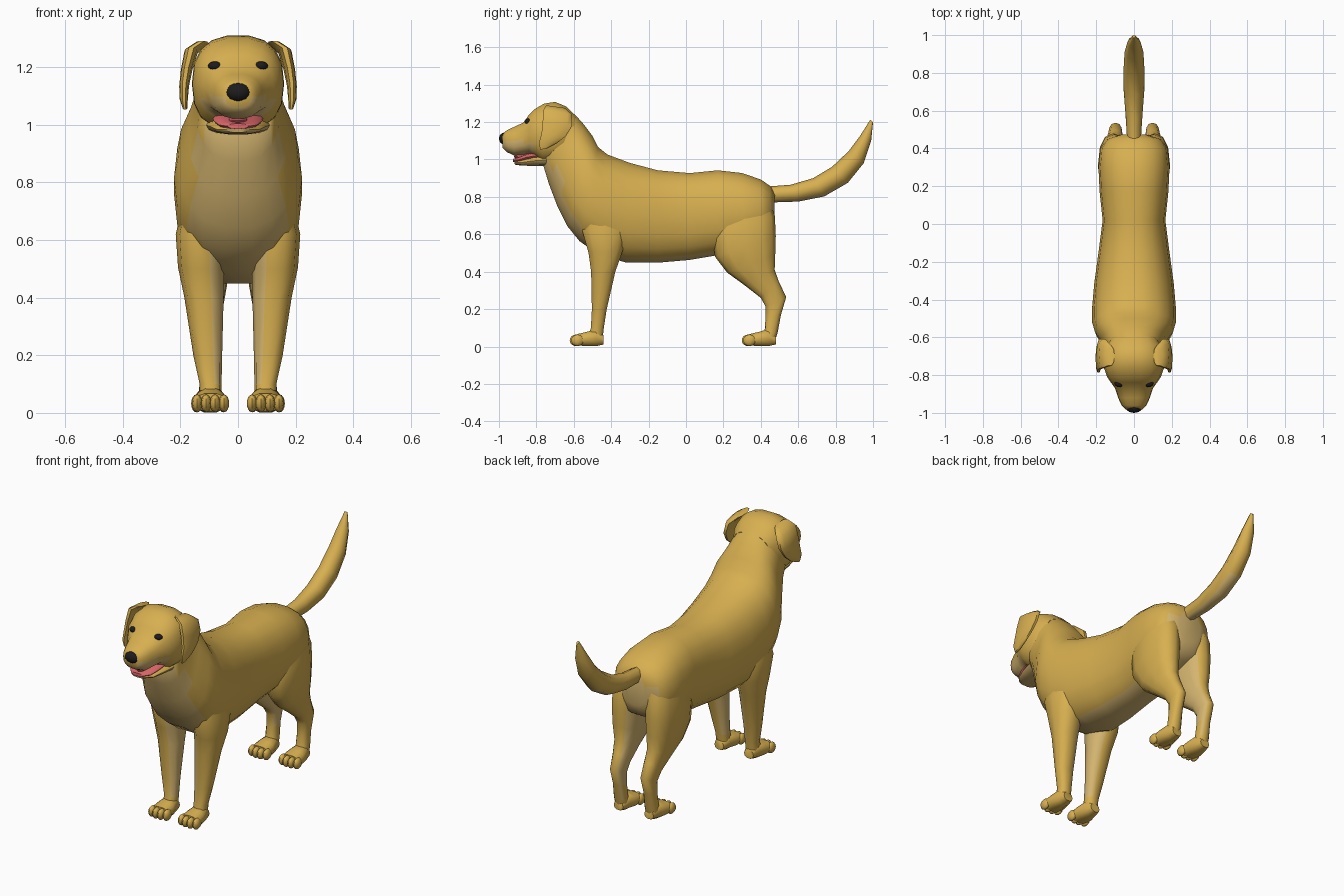
import bpy
import bmesh
from math import sin, cos, pi, radians, copysign
from mathutils import Vector, Matrix

cube = bpy.data.objects.get("Cube")
if cube:
    bpy.data.objects.remove(cube, do_unlink=True)


def make_material(name, colour):
    mat = bpy.data.materials.new(name)
    mat.use_nodes = True
    rgba = (*colour, 1)
    mat.diffuse_color = rgba
    mat.node_tree.nodes["Principled BSDF"].inputs["Base Color"].default_value = rgba
    return mat


GOLD = make_material("golden fur", (.68, .43, .08))
CREAM = make_material("pale fur", (.66, .46, .16))
BLACK = make_material("nose and eye black", (.012, .012, .013))
PINK = make_material("mouth pink", (.7, .13, .14))


def finish(name, bm, materials, rule=None, mirror=False, angle=50):
    """Turn a bmesh into a shaded object; rule picks the faces of the second material."""
    bmesh.ops.recalc_face_normals(bm, faces=bm.faces)
    bm.normal_update()
    if rule:
        for face in bm.faces:
            face.material_index = int(rule(face.calc_center_median(), face.normal))
    mesh = bpy.data.meshes.new(name)
    bm.to_mesh(mesh)
    bm.free()
    for mat in materials:
        mesh.materials.append(mat)
    obj = bpy.data.objects.new(name, mesh)
    bpy.context.collection.objects.link(obj)
    bpy.ops.object.select_all(action='DESELECT')
    obj.select_set(True)
    bpy.context.view_layer.objects.active = obj
    bpy.ops.object.shade_smooth_by_angle(angle=radians(angle))
    if mirror:
        obj.modifiers.new("left and right", 'MIRROR')
    return obj


def loft(bm, rings, sides=14, power=.85):
    """Skin rounded rings, each given as x, half width, upper/front y z, lower/back y z."""
    def soft(value):
        return copysign(abs(value) ** power, value)
    loops = []
    for x, width, y0, z0, y1, z1 in rings:
        centre = Vector((x, (y0 + y1) / 2, (z0 + z1) / 2))
        axis = Vector((0, y0 - y1, z0 - z1)) / 2
        across = Vector((width, 0, 0))
        angles = [2 * pi * i / sides for i in range(sides)]
        loops.append([bm.verts.new(centre + across * soft(cos(a)) + axis * soft(sin(a)))
                      for a in angles])
    for low, high in zip(loops, loops[1:]):
        for i in range(sides):
            j = (i + 1) % sides
            bm.faces.new((low[i], low[j], high[j], high[i]))
    bm.faces.new(loops[0])
    bm.faces.new(loops[-1])


def ball(bm, centre, radii, segments=12):
    matrix = Matrix.Translation(centre) @ Matrix.Diagonal((*radii, 1))
    bmesh.ops.create_uvsphere(bm, u_segments=segments, v_segments=8, radius=1, matrix=matrix)


def part(name, rings, materials=(GOLD,), rule=None, mirror=False, **shape):
    bm = bmesh.new()
    loft(bm, rings, **shape)
    return finish(name, bm, materials, rule, mirror)


def central(rings):
    return [(0, *ring) for ring in rings]


# Torso and neck, from rump to throat
def torso_pale(c, n):
    chest = n.y < -.3 and c.z < .98 and abs(c.x) < .15
    belly = n.z < -.75 and abs(c.x) < .1
    rump = n.y > .6 and c.z < .76
    return chest or belly or rump


part("torso", central([
    (.07, .475, .82, .47, .64),
    (.145, .45, .86, .45, .58),
    (.178, .4, .895, .4, .55),
    (.188, .3, .93, .3, .51),
    (.182, .17, .945, .17, .485),
    (.166, .02, .93, .02, .46),
    (.188, -.15, .945, -.15, .445),
    (.21, -.3, .985, -.32, .445),
    (.222, -.42, 1.03, -.47, .49),
    (.222, -.47, 1.07, -.57, .56),
    (.208, -.5, 1.13, -.635, .64),
    (.172, -.545, 1.19, -.69, .75),
    (.148, -.59, 1.24, -.735, .87),
    (.142, -.65, 1.28, -.765, .97),
]), (GOLD, CREAM), torso_pale, sides=18)


# Head and upper muzzle
def muzzle_pale(c, n):
    return c.y < -.8 and c.z < 1.09


part("head", central([
    (.12, -.59, 1.235, -.62, 1.02),
    (.15, -.64, 1.285, -.66, .99),
    (.16, -.7, 1.31, -.72, .975),
    (.158, -.76, 1.3, -.77, .98),
    (.142, -.81, 1.27, -.81, 1.015),
    (.122, -.84, 1.24, -.84, 1.03),
    (.1, -.87, 1.198, -.87, 1.025),
    (.084, -.92, 1.175, -.92, 1.02),
    (.066, -.96, 1.155, -.96, 1.04),
    (.045, -.982, 1.135, -.98, 1.06),
]), (GOLD, CREAM), muzzle_pale, sides=18, power=.8)

# Open mouth: jaw, gums and tongue
part("lower_jaw", central([
    (.11, -.74, 1.03, -.75, .965),
    (.095, -.82, 1.02, -.82, .965),
    (.075, -.88, 1.0, -.88, .967),
    (.04, -.92, .995, -.915, .972),
]), (GOLD, CREAM), lambda c, n: n.z < .3)
part("gums", central([
    (.088, -.79, 1.045, -.79, 1.0),
    (.084, -.85, 1.03, -.85, .995),
    (.066, -.895, 1.012, -.895, .985),
    (.035, -.926, 1.003, -.926, .985),
]), (PINK,))
bm = bmesh.new()
ball(bm, (0, -.86, 1.015), (.035, .06, .016))
finish("tongue", bm, (PINK,))

# Nose and eyes
bm = bmesh.new()
ball(bm, (0, -.971, 1.112), (.044, .029, .032))
finish("nose", bm, (BLACK,))
bm = bmesh.new()
ball(bm, (.079, -.842, 1.203), (.025, .022, .016))
finish("eyes", bm, (BLACK,), mirror=True)

# Hanging ears
part("ears", [
    (.125, .022, -.75, 1.29, -.645, 1.275),
    (.162, .024, -.765, 1.267, -.605, 1.24),
    (.178, .02, -.77, 1.2, -.605, 1.18),
    (.187, .017, -.775, 1.14, -.64, 1.125),
    (.188, .014, -.788, 1.09, -.69, 1.085),
    (.184, .008, -.78, 1.052, -.74, 1.06),
], mirror=True, sides=10)

# Upswept tail
part("tail", central([
    (.036, .43, .855, .45, .77),
    (.045, .56, .865, .6, .775),
    (.055, .68, .9, .74, .803),
    (.055, .78, .96, .865, .875),
    (.05, .87, 1.045, .95, .98),
    (.036, .93, 1.125, .99, 1.1),
    (.008, .985, 1.212, 1, 1.2),
]), (GOLD, CREAM), lambda c, n: n.z < -.6 and c.y < .9, sides=8, power=1)


# Legs, paler on the inside
def inner_pale(c, n):
    return n.x < -.5 and c.z > .12


part("front_legs", [
    (.12, .06, -.53, .78, -.34, .76),
    (.132, .084, -.56, .62, -.31, .62),
    (.128, .08, -.525, .5, -.335, .51),
    (.118, .068, -.51, .4, -.375, .4),
    (.105, .05, -.505, .2, -.422, .2),
    (.095, .038, -.51, .1, -.438, .1),
    (.095, .038, -.53, .03, -.445, .03),
], (GOLD, CREAM), inner_pale, mirror=True, sides=10)
part("hind_legs", [
    (.095, .06, .2, .78, .44, .8),
    (.105, .086, .14, .6, .475, .7),
    (.108, .082, .155, .48, .48, .59),
    (.108, .07, .22, .395, .477, .49),
    (.105, .054, .31, .33, .474, .41),
    (.1, .043, .4, .26, .497, .345),
    (.098, .036, .425, .215, .536, .265),
    (.098, .033, .425, .15, .508, .17),
    (.098, .037, .42, .08, .49, .075),
    (.098, .037, .4, .03, .475, .025),
], (GOLD, CREAM), inner_pale, mirror=True, sides=12)

# Paws with four toes each
for name, x, heel in (("front_paws", .095, -.44), ("hind_paws", .098, .48)):
    bm = bmesh.new()
    sections = ((0, .03, .01, .06), (.04, .044, 0, .095),
                (.09, .056, 0, .08), (.14, .058, .005, .068))
    loft(bm, [(x, w, heel - d, high, heel - d, low) for d, w, low, high in sections], sides=10)
    for toe in (-1.5, -.5, .5, 1.5):
        forward = .152 - .008 * abs(toe)
        ball(bm, (x + toe * .031, heel - forward, .033), (.018, .034, .031), segments=8)
    finish(name, bm, (GOLD,), mirror=True)
